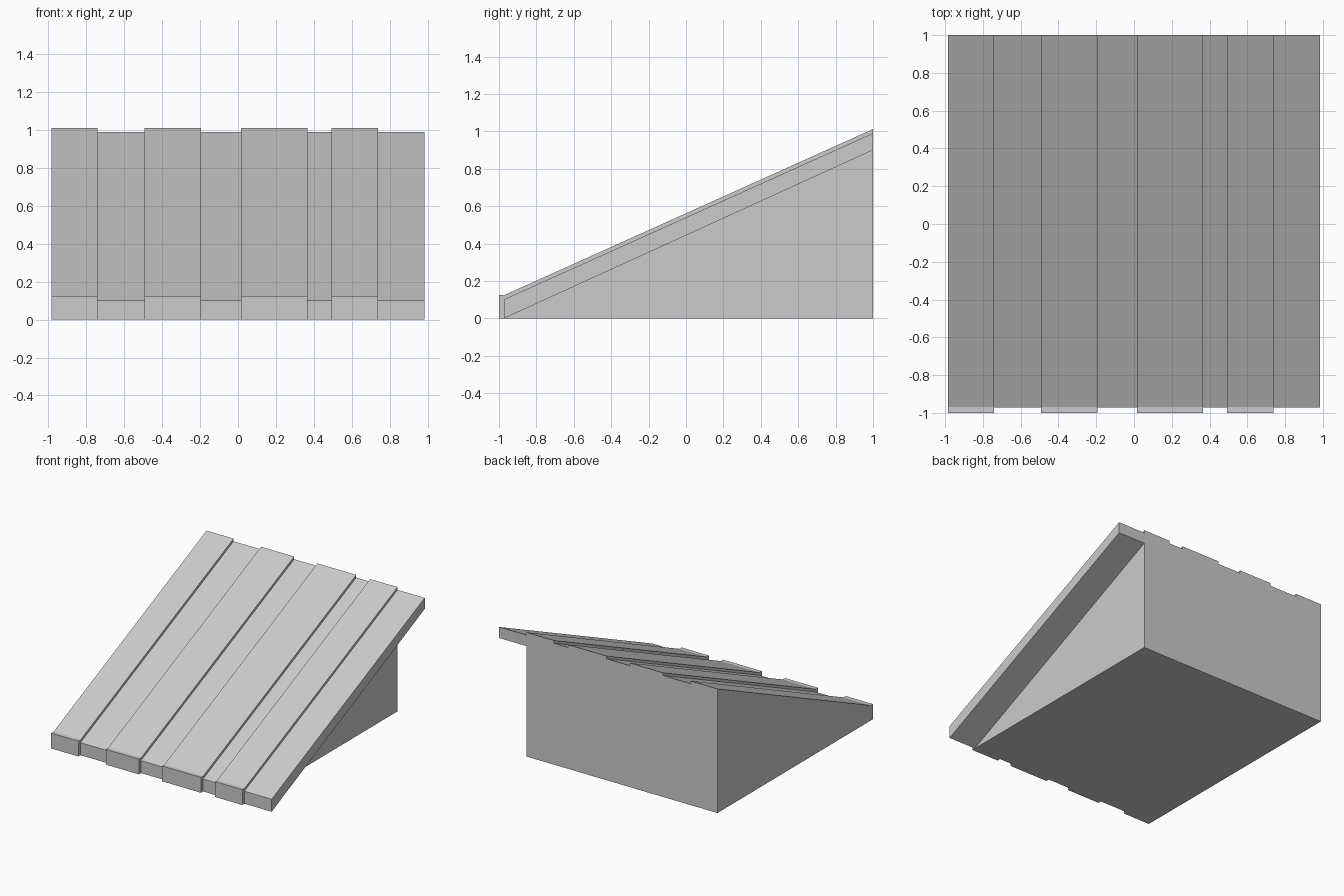
import bpy, bmesh

if "Cube" in bpy.data.objects:
    bpy.data.objects.remove(bpy.data.objects["Cube"])

# Side profiles (y, z): front bottom, front top, slope start, back top, back bottom
RAISED = [(-1, 0), (-1, 0.125), (-0.97, 0.125), (1, 1.012), (1, 0)]
LOW = [(-0.972, 0), (-0.972, 0.102), (-0.972, 0.102), (1, 0.99), (1, 0)]
OVERHANG = LOW[:4] + [(1, 0.9)]

# Plank edges across the width, and the profile used between each pair
edges = [-0.984, -0.74, -0.492, -0.194, 0.016, 0.366, 0.492, 0.739, 0.984]
profiles = [RAISED, LOW, RAISED, LOW, RAISED, LOW, RAISED, OVERHANG]

bm = bmesh.new()


def ring(x, profile):
    return [bm.verts.new((x, y, z)) for y, z in profile]


# Each plank contributes two rings; doubled stations become the step walls
rings = []
for x0, x1, p in zip(edges, edges[1:], profiles):
    # The solid body under the overhang ends where the last plank starts
    if p is OVERHANG:
        rings.append(ring(x0, LOW))
    rings += [ring(x0, p), ring(x1, p)]

for a, b in zip(rings, rings[1:]):
    for i in range(5):
        j = (i + 1) % 5
        bm.faces.new((a[i], a[j], b[j], b[i]))
bm.faces.new(rings[0][::-1])
bm.faces.new(rings[-1])

# Clean up the zero-width strips
bmesh.ops.remove_doubles(bm, verts=bm.verts[:], dist=1e-5)
flat = [f for f in bm.faces if f.calc_area() < 1e-6]
bmesh.ops.delete(bm, geom=flat, context='FACES')
bmesh.ops.recalc_face_normals(bm, faces=bm.faces[:])

mesh = bpy.data.meshes.new("plank_ramp")
bm.to_mesh(mesh)
bm.free()
bpy.context.collection.objects.link(bpy.data.objects.new("plank_ramp", mesh))
